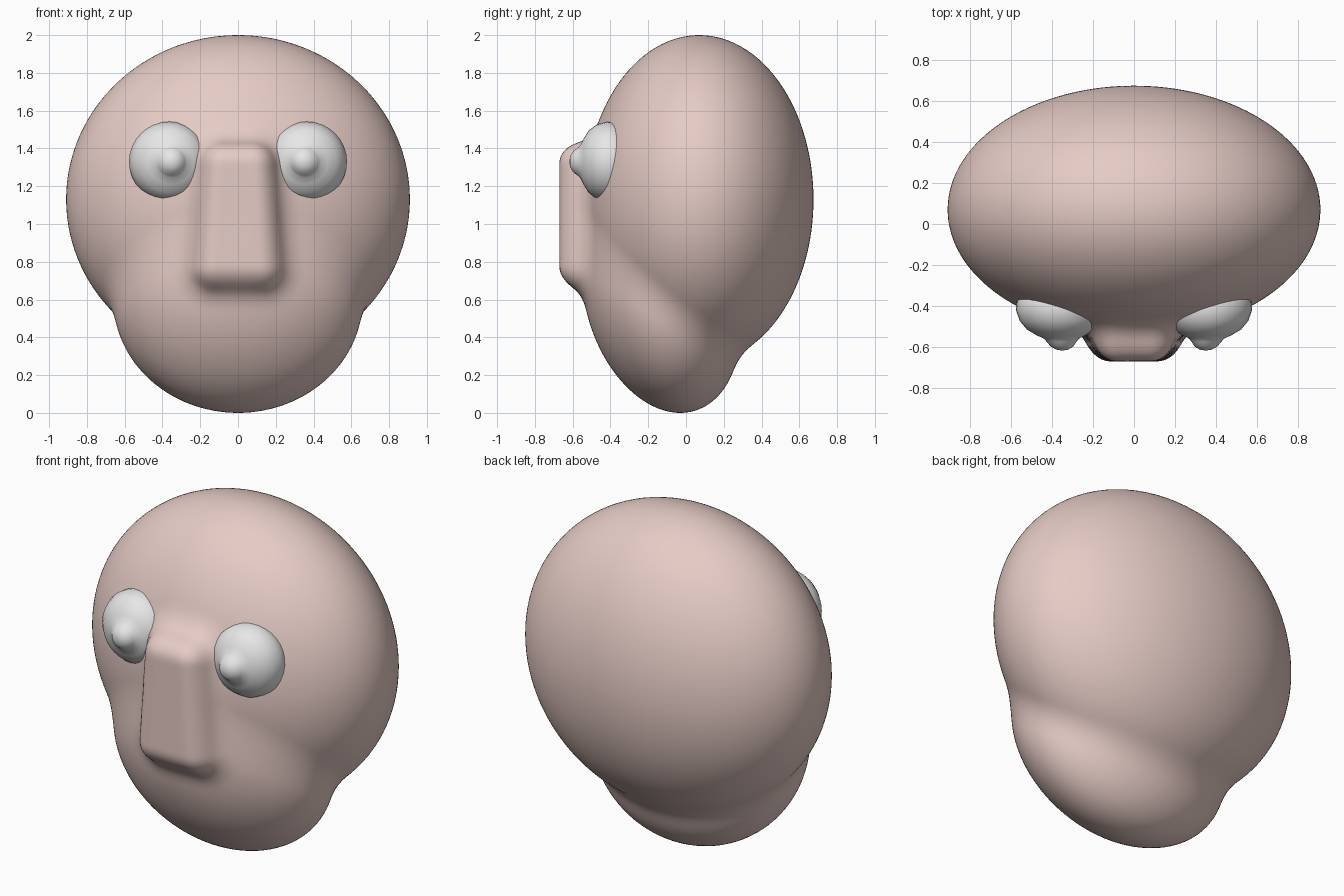
import bpy, bmesh, math
from mathutils import Vector

if "Cube" in bpy.data.objects:
    bpy.data.objects.remove(bpy.data.objects["Cube"])


def material(name, rgb):
    m = bpy.data.materials.new(name)
    m.diffuse_color = (*rgb, 1)
    m.use_nodes = True
    m.node_tree.nodes["Principled BSDF"].inputs["Base Color"].default_value = m.diffuse_color
    return m


skin = material("pink skin", (0.79, 0.60, 0.56))
white = material("eye white", (0.80, 0.80, 0.80))


def ellipsoid(p, c, r):
    q = [(p[i] - c[i]) / r[i] for i in range(3)]
    k0 = math.sqrt(sum(v * v for v in q))
    k1 = math.sqrt(sum((q[i] / r[i]) ** 2 for i in range(3)))
    return k0 * (k0 - 1) / max(k1, 1e-6)


def rounded_box(p, c, half, rad):
    d = [abs(p[i] - c[i]) - half[i] for i in range(3)]
    out = math.sqrt(sum(max(v, 0) ** 2 for v in d))
    return out + min(max(d), 0) - rad


def blend(a, b, k):
    h = max(k - abs(a - b), 0) / k
    return min(a, b) - h * h * k / 4


def head_distance(p):
    cranium = ellipsoid(p, (0, 0.07, 1.13), (0.91, 0.605, 0.87))
    # jaw leans forward as it rises
    jaw = ellipsoid(p, (0, -0.03 - 0.1 * p.z / 0.6, 0.6), (0.66, 0.41, 0.6))
    # nose is slightly wider lower down
    width = 0.09 + 0.06 * (1.2 - p.z)
    nose = rounded_box(p, (0, -0.42, 1.05), (max(width, 0.05), 0.15, 0.27), 0.1)
    return blend(blend(cranium, jaw, 0.07), nose, 0.14)


def finish(bm, name, mat):
    bmesh.ops.recalc_face_normals(bm, faces=bm.faces)
    for f in bm.faces:
        f.smooth = True
    me = bpy.data.meshes.new(name)
    bm.to_mesh(me)
    bm.free()
    me.materials.append(mat)
    ob = bpy.data.objects.new(name, me)
    bpy.context.collection.objects.link(ob)
    return ob


# head: a sphere pushed out onto the blended cranium, jaw and nose
bm = bmesh.new()
bmesh.ops.create_icosphere(bm, subdivisions=6, radius=1)
centre = Vector((0, -0.05, 1.0))
for v in bm.verts:
    d = v.co.normalized()
    lo, hi = 0.1, 1.4
    for _ in range(15):
        mid = (lo + hi) / 2
        if head_distance(centre + d * mid) < 0:
            lo = mid
        else:
            hi = mid
    v.co = centre + d * lo
finish(bm, "head", skin)

# eyes: turned profile of (radius, depth behind the tip), with a raised pupil
profile = [(0, 0), (0.03, 0.005), (0.055, 0.02), (0.072, 0.042), (0.085, 0.058),
           (0.12, 0.075), (0.165, 0.103), (0.197, 0.145), (0.212, 0.2),
           (0.2, 0.29), (0, 0.36)]
for side, label in ((-1, "left"), (1, "right")):
    bm = bmesh.new()
    pts = [bm.verts.new((r, -0.618 + d, 0)) for r, d in profile]
    edges = [bm.edges.new(e) for e in zip(pts, pts[1:])]
    bmesh.ops.spin(bm, geom=pts + edges, cent=(0, 0, 0), axis=(0, 1, 0),
                   angle=math.tau, steps=32)
    bmesh.ops.remove_doubles(bm, verts=bm.verts, dist=0.0005)
    for v in bm.verts:
        # pupil sits slightly toward the nose
        shift = 0.35 + 0.015 * min((v.co.y + 0.618) / 0.2, 1)
        v.co.x += side * shift
        v.co.z += 1.33
    finish(bm, label + "_eye", white)
